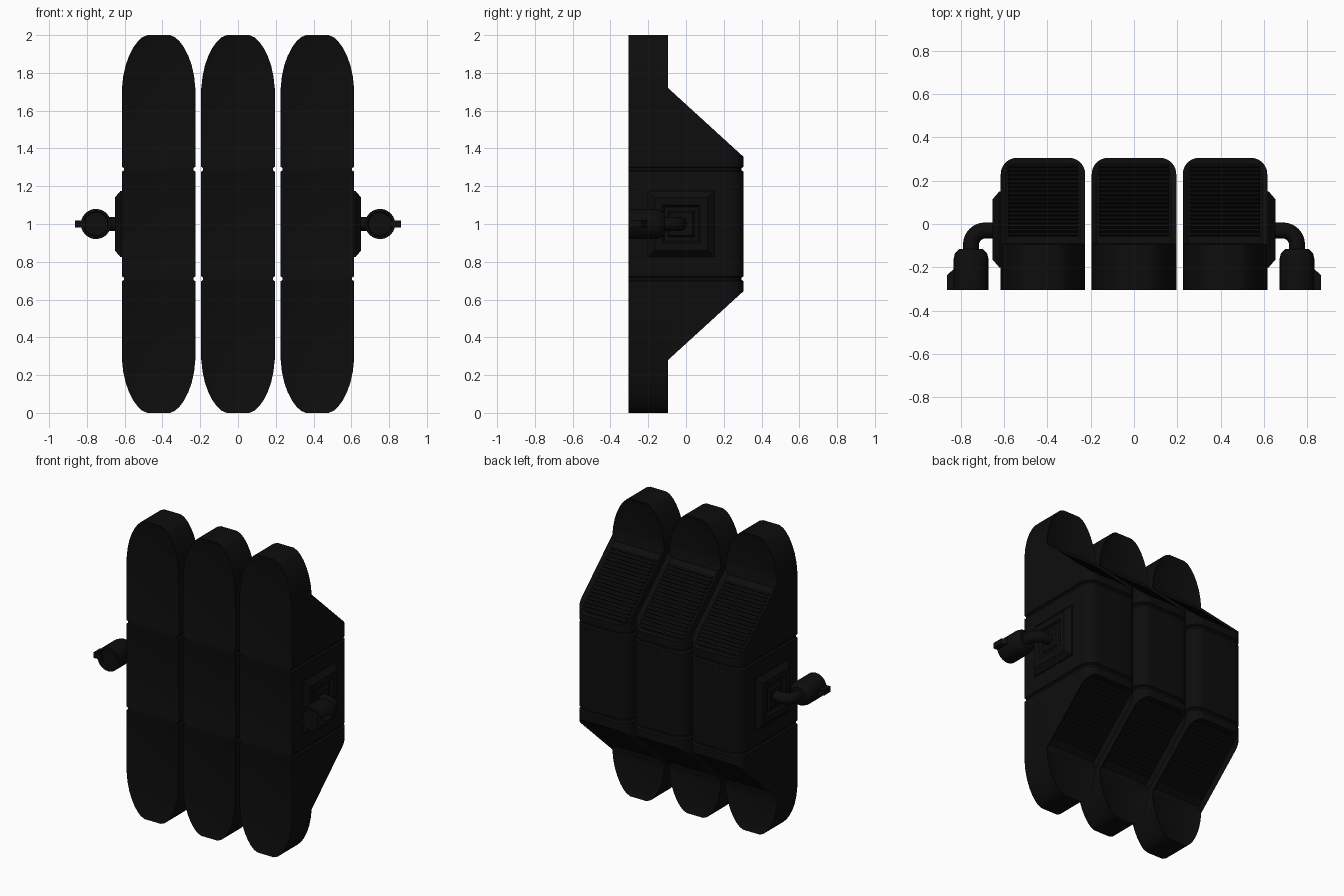
import bpy, bmesh
from math import sin, cos, pi, atan2
from mathutils import Vector, Matrix

if "Cube" in bpy.data.objects:
    bpy.data.objects.remove(bpy.data.objects["Cube"])

black = bpy.data.materials.new("matte_black")
black.use_nodes = True
colour = (0.004, 0.004, 0.004, 1)
black.diffuse_color = colour
black.node_tree.nodes["Principled BSDF"].inputs["Base Color"].default_value = colour

FRONT, STEP, BACK = -0.305, -0.095, 0.305   # depth planes
HALF = 0.195                                # half width of a column
SEAM = 0.29                                 # seam height above and below centre
SLOPE_TOP, SLOPE_END = 0.72, 0.355          # slope heights from centre


def finish(name, bm, location=(0, 0, 0), smooth=35):
    bmesh.ops.recalc_face_normals(bm, faces=bm.faces[:])
    mesh = bpy.data.meshes.new(name)
    bm.to_mesh(mesh)
    bm.free()
    mesh.materials.append(black)
    obj = bpy.data.objects.new(name, mesh)
    obj.location = location
    bpy.context.collection.objects.link(obj)
    bpy.ops.object.select_all(action='DESELECT')
    obj.select_set(True)
    bpy.context.view_layer.objects.active = obj
    bpy.ops.object.shade_smooth_by_angle(angle=smooth * pi / 180)
    return obj


def loft(rings):
    """Skin a list of equal-length point rings and cap both ends."""
    bm = bmesh.new()
    rows = [[bm.verts.new(p) for p in ring] for ring in rings]
    n = len(rows[0])
    for a, b in zip(rows, rows[1:]):
        for i in range(n):
            j = (i + 1) % n
            bm.faces.new((a[i], a[j], b[j], b[i]))
    bm.faces.new(rows[0])
    bm.faces.new(rows[-1])
    bmesh.ops.recalc_face_normals(bm, faces=bm.faces[:])
    return bm


def recess(bm, test, width, depth):
    bm.normal_update()
    faces = [f for f in bm.faces if test(f)]
    bmesh.ops.inset_region(bm, faces=faces, thickness=width, depth=-depth,
                           use_even_offset=True, use_boundary=True)


def seam_rows(h):
    """Heights and inward offsets of a small groove."""
    return [(h - 0.013, 0), (h - 0.006, 0.011), (h + 0.006, 0.011), (h + 0.013, 0)]


def make_slab(x):
    # rounded-end outline, mirrored about mid height
    end = [(0.71, HALF), (0.78, 0.188), (0.84, 0.175), (0.89, 0.157),
           (0.935, 0.134), (0.965, 0.112), (0.988, 0.088), (1.0, 0.06)]
    upper = [(h, HALF - d) for h, d in seam_rows(SEAM)] + end
    rows = [(-h, w) for h, w in reversed(upper)] + upper
    bm = loft([[(-w, FRONT, 1 + h), (w, FRONT, 1 + h),
                (w, STEP, 1 + h), (-w, STEP, 1 + h)] for h, w in rows])

    def mid(f):
        return f.calc_center_median().z - 1

    # front panels, one per segment, then the tongue panels behind
    recess(bm, lambda f: f.normal.y < -0.9 and abs(abs(mid(f)) - SEAM) > 0.02, 0.022, 0.008)
    recess(bm, lambda f: f.normal.y > 0.9 and abs(mid(f)) > SLOPE_TOP - 0.01, 0.022, 0.01)
    return finish("column_front", bm, (x, 0, 0))


def make_housing(x):
    def section(h, d):
        r, w, b = 0.075, HALF - d, BACK - d
        arc = [(w - r + r * cos(t), b - r + r * sin(t))
               for t in [i * pi / 16 for i in range(9)]]
        pts = [(w, STEP)] + arc + [(-px, py) for px, py in reversed(arc)] + [(-w, STEP)]
        return [(px, py, 1 + h) for px, py in pts]

    upper = seam_rows(SEAM) + [(SLOPE_TOP + 0.01, 0)]
    rows = [(-h, d) for h, d in reversed(upper)] + upper
    bm = loft([section(h, d) for h, d in rows])
    # cut the two slopes
    for s in (1, -1):
        normal = Vector((0, SLOPE_TOP - SLOPE_END, s * (BACK - STEP))).normalized()
        cut = bmesh.ops.bisect_plane(bm, geom=bm.verts[:] + bm.edges[:] + bm.faces[:],
                                     plane_co=(0, STEP, 1 + s * SLOPE_TOP),
                                     plane_no=normal, clear_outer=True)
        edges = [e for e in cut["geom_cut"] if isinstance(e, bmesh.types.BMEdge)]
        bmesh.ops.holes_fill(bm, edges=edges, sides=0)
        bmesh.ops.recalc_face_normals(bm, faces=bm.faces[:])
        recess(bm, lambda f: f.normal.dot(normal) > 0.99, 0.025, 0.02)
    return finish("column_housing", bm, (x, 0, 0))


def make_slats(x):
    bm = bmesh.new()
    count = 18
    for s in (1, -1):
        start = Vector((0, STEP, 1 + s * SLOPE_TOP))
        run = Vector((0, BACK - STEP, -s * (SLOPE_TOP - SLOPE_END)))
        normal = Vector((0, -s * run.z, s * run.y)).normalized()
        turn = Matrix.Rotation(atan2(run.z, run.y), 4, 'X')
        for i in range(count):
            spot = start + run * (0.14 + 0.79 * i / (count - 1)) - normal * 0.014
            size = Matrix.Diagonal((0.325, 0.012, 0.014, 1))
            bmesh.ops.create_cube(bm, size=1, matrix=Matrix.Translation(spot) @ turn @ size)
    return finish("vent_slats", bm, (x, 0, 0))


for x in (-0.42, 0, 0.42):
    make_slab(x)
    make_housing(x)
    make_slats(x)


def circle(centre, u, v, r, n=24):
    return [centre + r * (cos(2 * pi * i / n) * u + sin(2 * pi * i / n) * v) for i in range(n)]


X, Y, Z = Vector((1, 0, 0)), Vector((0, 1, 0)), Vector((0, 0, 1))

for side, s in (("left", 1), ("right", -1)):
    # stepped mounting plate with a sunken square
    steps = [(0.605, 0.175), (0.622, 0.175), (0.652, 0.14), (0.652, 0.1),
             (0.638, 0.09), (0.638, 0.07), (0.648, 0.06)]
    plate = [[(s * px, -0.025 + a * h, 1 + b * h)
              for a, b in ((-1, -1), (1, -1), (1, 1), (-1, 1))] for px, h in steps]
    finish(side + "_mount_plate", loft(plate), smooth=20)

    # bent arm
    bend = 0.065
    arm = [circle(Vector((s * 0.63, -0.03, 1)), Y, Z, 0.037, 16)]
    for i in range(9):
        t = i * pi / 16
        centre = Vector((s * (0.687 + bend * sin(t)), -0.03 - bend + bend * cos(t), 1))
        arm.append(circle(centre, Vector((s * sin(t), cos(t), 0)), Z, 0.037, 16))
    arm.append(circle(Vector((s * 0.752, -0.13, 1)), s * X, Z, 0.037, 16))
    finish(side + "_arm", loft(arm))

    # barrel with a chamfered back and shallow front recess
    barrel = [(-0.115, 0.055), (-0.135, 0.074), (-0.16, 0.08), (FRONT, 0.08),
              (FRONT, 0.066), (FRONT + 0.012, 0.062)]
    finish(side + "_barrel",
           loft([circle(Vector((s * 0.752, y, 1)), X, Z, r) for y, r in barrel]))

    # small fin on the outer side of the barrel
    outline = [(0.8, -0.2), (0.832, -0.208), (0.862, -0.235), (0.862, FRONT), (0.8, FRONT)]
    finish(side + "_fin",
           loft([[(s * px, py, 1 + h) for px, py in outline] for h in (-0.018, 0.018)]))
